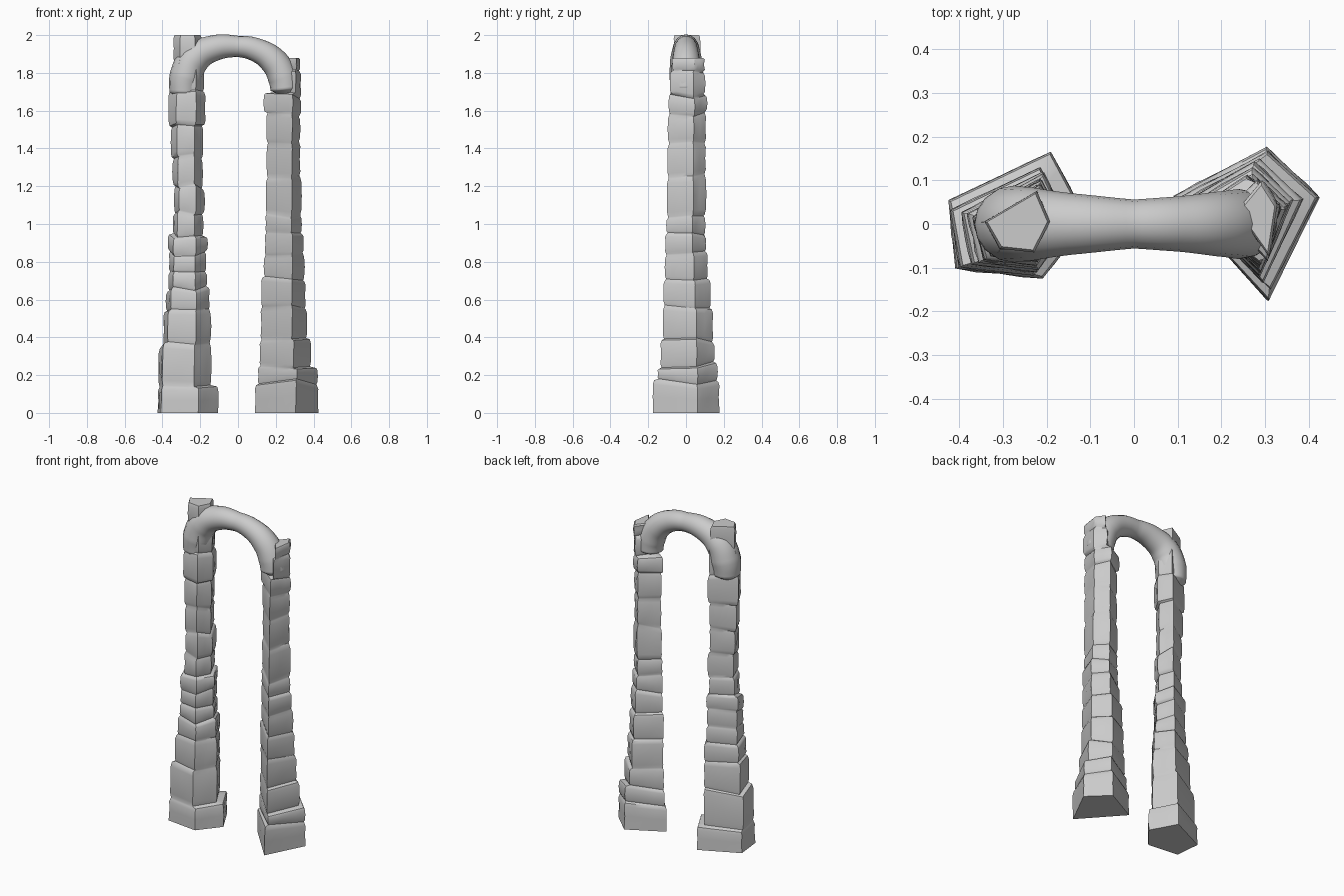
import bpy, bmesh, random

if "Cube" in bpy.data.objects:
    bpy.data.objects.remove(bpy.data.objects["Cube"])

def smooth(ob, angle):
    bpy.ops.object.select_all(action='DESELECT')
    ob.select_set(True)
    bpy.context.view_layer.objects.active = ob
    bpy.ops.object.shade_smooth_by_angle(angle=angle)

def densify(poly, n=4):
    """Points along every side; the flag marks a corner."""
    out = []
    for i, (x, y) in enumerate(poly):
        x2, y2 = poly[(i + 1) % len(poly)]
        out += [(x + (x2 - x) * k / n, y + (y2 - y) * k / n) for k in range(n)]
    return out

def pillar(name, low, high, courses, seed):
    """Stacked stone courses: (z0, z1, xmin, xmax, ymin, ymax) around a unit outline."""
    rnd = random.Random(seed)
    low, high = densify(low), densify(high)
    n, top = len(low), courses[-1][1]
    bm = bmesh.new()
    rings = []
    joint = [0.0] * n
    for ci, (z0, z1, xa, xb, ya, yb) in enumerate(courses):
        last = ci == len(courses) - 1
        # joint height drifts from corner to corner
        keys = [rnd.uniform(-.018, .018) * (not last) for _ in range(n // 4)]
        upper = [keys[i // 4] * (1 - i % 4 / 4) + keys[(i // 4 + 1) % (n // 4)] * (i % 4 / 4)
                 for i in range(n)]
        bulge = [rnd.uniform(-.004, .004) for _ in range(n)]
        for f in (0, .12, .5, .88, 1):
            grow = {0: -.005, 1: -.006}.get(f, 0)
            if ci == 0 and f == 0:
                grow = 0
            ring = []
            for i in range(n):
                lo = z0 + joint[i] + (.004 if ci else 0)
                hi = z1 + upper[i] - (0 if last else .004)
                z = lo + (hi - lo) * f
                t = z / top
                u = low[i][0] * (1 - t) + high[i][0] * t
                v = low[i][1] * (1 - t) + high[i][1] * t
                s = 1 + (grow + bulge[i] * (f == .5)) * 2 / (xb - xa)
                x = (xa + xb) / 2 + (u - .5) * (xb - xa) * s
                y = (ya + yb) / 2 + (v - .5) * (yb - ya) * s
                ring.append(bm.verts.new((x, y, z)))
            rings.append(ring)
        joint = upper
    for a, b in zip(rings, rings[1:]):
        for i in range(n):
            j = (i + 1) % n
            bm.faces.new((a[i], a[j], b[j], b[i]))
    bm.faces.new(rings[0][::-1])
    bm.faces.new(rings[-1])
    bmesh.ops.recalc_face_normals(bm, faces=bm.faces)
    me = bpy.data.meshes.new(name)
    bm.to_mesh(me)
    bm.free()
    ob = bpy.data.objects.new(name, me)
    bpy.context.collection.objects.link(ob)
    smooth(ob, .6)

# Left pillar: five-sided, rising to the full height
pent = [(0, .62), (.05, .08), (.67, 0), (1, .45), (.73, 1)]
pent_top = [(0, .5), (.24, .06), (.76, 0), (1, .5), (.8, 1)]
pillar("left_pillar", pent, pent_top, [
    (0, .14, -.425, -.105, -.125, .165),
    (.14, .36, -.42, -.142, -.118, .13),
    (.36, .53, -.395, -.145, -.11, .12),
    (.53, .66, -.38, -.15, -.105, .115),
    (.66, .74, -.368, -.165, -.1, .105),
    (.74, .85, -.365, -.17, -.095, .1),
    (.85, .94, -.37, -.162, -.095, .1),
    (.94, 1.06, -.345, -.185, -.085, .09),
    (1.06, 1.2, -.337, -.178, -.085, .09),
    (1.2, 1.36, -.345, -.188, -.08, .085),
    (1.36, 1.53, -.355, -.185, -.08, .085),
    (1.53, 1.7, -.367, -.172, -.085, .09),
    (1.7, 1.87, -.35, -.18, -.075, .08),
    (1.87, 2.0, -.342, -.192, -.065, .075)], 3)

# Right pillar: kite-shaped, with a sharp edge to the front
kite = [(0, .68), (.64, 0), (1, .67), (.64, 1)]
kite_top = [(0, .6), (.8, 0), (1, .68), (.62, 1)]
pillar("right_pillar", kite, kite_top, [
    (0, .16, .09, .425, -.175, .177),
    (.16, .25, .105, .42, -.15, .165),
    (.25, .38, .115, .385, -.135, .15),
    (.38, .56, .12, .365, -.122, .143),
    (.56, .71, .123, .358, -.118, .13),
    (.71, .85, .138, .35, -.11, .115),
    (.85, .95, .142, .347, -.11, .105),
    (.95, 1.05, .145, .336, -.103, .1),
    (1.05, 1.25, .147, .335, -.1, .105),
    (1.25, 1.42, .153, .33, -.097, .105),
    (1.42, 1.58, .15, .328, -.095, .105),
    (1.58, 1.68, .137, .332, -.09, .11),
    (1.68, 1.8, .2, .334, -.085, .1),
    (1.8, 1.88, .235, .328, -.075, .1)], 8)

# Smooth arch: tapered tube with swollen ends hugging the pillars
path = [(-.285, 1.665, .03), (-.285, 1.695, .078), (-.275, 1.78, .088),
        (-.235, 1.87, .084), (-.14, 1.927, .07), (0, 1.94, .056),
        (.1, 1.92, .063), (.19, 1.86, .074), (.237, 1.78, .08),
        (.25, 1.715, .078), (.252, 1.68, .035)]
cu = bpy.data.curves.new("arch", 'CURVE')
cu.dimensions = '3D'
cu.bevel_depth = 1
cu.bevel_resolution = 6
cu.resolution_u = 8
cu.use_fill_caps = True
sp = cu.splines.new('BEZIER')
sp.bezier_points.add(len(path) - 1)
for p, (x, z, r) in zip(sp.bezier_points, path):
    p.co = (x, 0, z)
    p.radius = r
    p.handle_left_type = p.handle_right_type = 'AUTO'
arch = bpy.data.objects.new("arch", cu)
bpy.context.collection.objects.link(arch)
bpy.ops.object.select_all(action='DESELECT')
arch.select_set(True)
bpy.context.view_layer.objects.active = arch
bpy.ops.object.convert(target='MESH')
smooth(bpy.context.view_layer.objects.active, 1.0)
